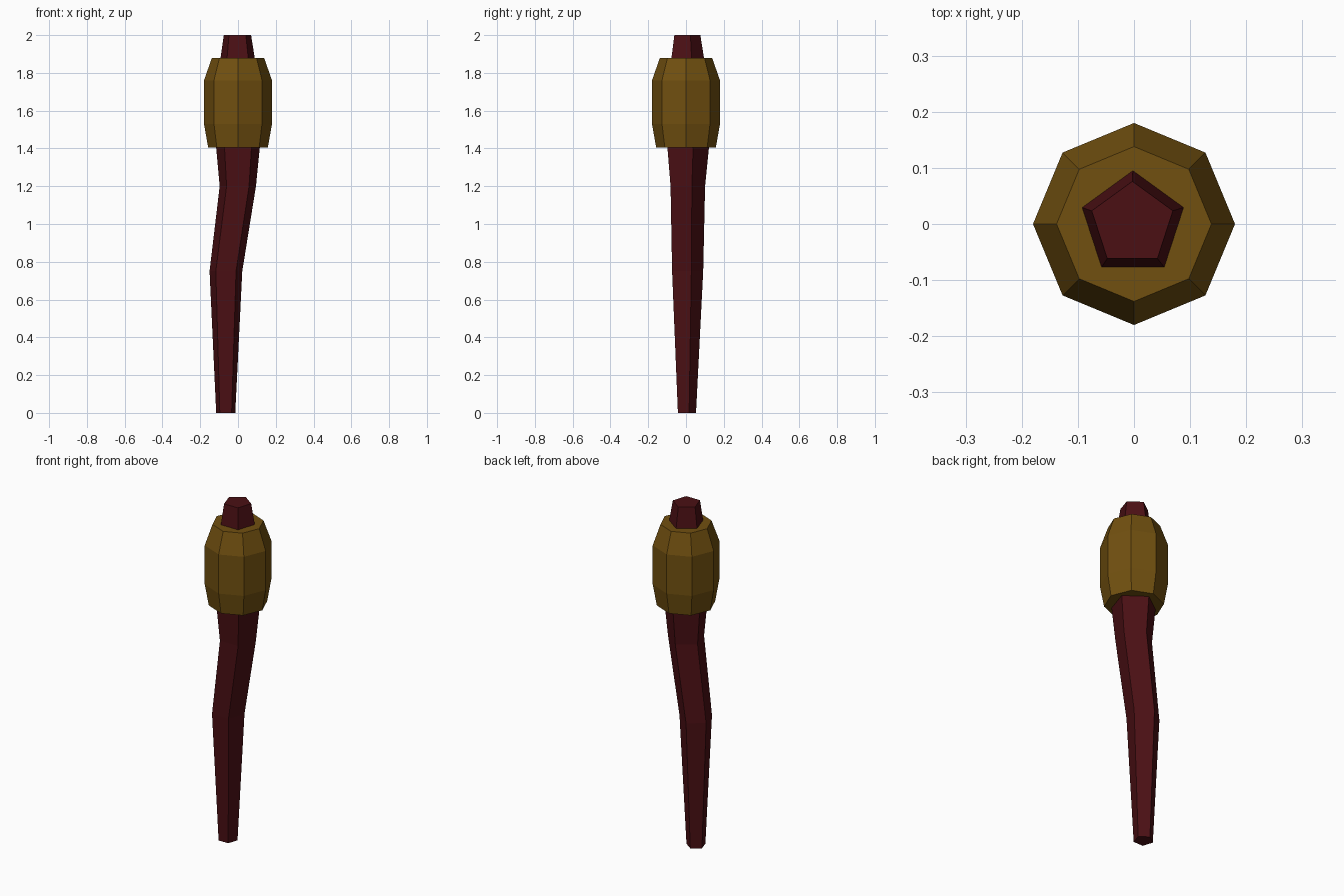
import bpy, bmesh, math

if "Cube" in bpy.data.objects:
    bpy.data.objects.remove(bpy.data.objects["Cube"])


def material(name, rgb):
    mat = bpy.data.materials.new(name)
    mat.diffuse_color = (*rgb, 1)
    mat.use_nodes = True
    mat.node_tree.nodes["Principled BSDF"].inputs["Base Color"].default_value = mat.diffuse_color
    return mat


def loft(name, rings, sides, start, mat):
    """Flat-faced closed tube through (x, y, z, radius) rings."""
    bm = bmesh.new()
    loops = []
    for x, y, z, r in rings:
        angles = [start + math.tau * i / sides for i in range(sides)]
        loops.append([bm.verts.new((x + r * math.cos(a), y + r * math.sin(a), z))
                      for a in angles])
    for low, high in zip(loops, loops[1:]):
        for i in range(sides):
            j = (i + 1) % sides
            bm.faces.new((low[i], low[j], high[j], high[i]))
    bm.faces.new(loops[0][::-1])
    bm.faces.new(loops[-1])
    bmesh.ops.recalc_face_normals(bm, faces=bm.faces)
    mesh = bpy.data.meshes.new(name)
    bm.to_mesh(mesh)
    bm.free()
    mesh.materials.append(mat)
    obj = bpy.data.objects.new(name, mesh)
    bpy.context.collection.objects.link(obj)
    return obj


dark_red = material("dark_red", (0.07, 0.005, 0.007))
bronze = material("bronze", (0.165, 0.08, 0.005))

# Crooked five-sided shaft, running through the collar to the tip
loft("shaft", [
    (-0.065, 0, 0.00, 0.053),
    (-0.064, 0, 0.75, 0.091),
    (-0.001, 0, 1.20, 0.101),
    (0.000, 0, 1.42, 0.123),
    (-0.002, 0, 1.88, 0.095),
    (-0.003, 0, 2.00, 0.076),
], 5, math.pi / 2, dark_red)

# Eight-sided barrel collar
loft("collar", [
    (0, 0, 1.405, 0.158),
    (0, 0, 1.53, 0.18),
    (0, 0, 1.76, 0.18),
    (0, 0, 1.88, 0.138),
], 8, 0, bronze)
